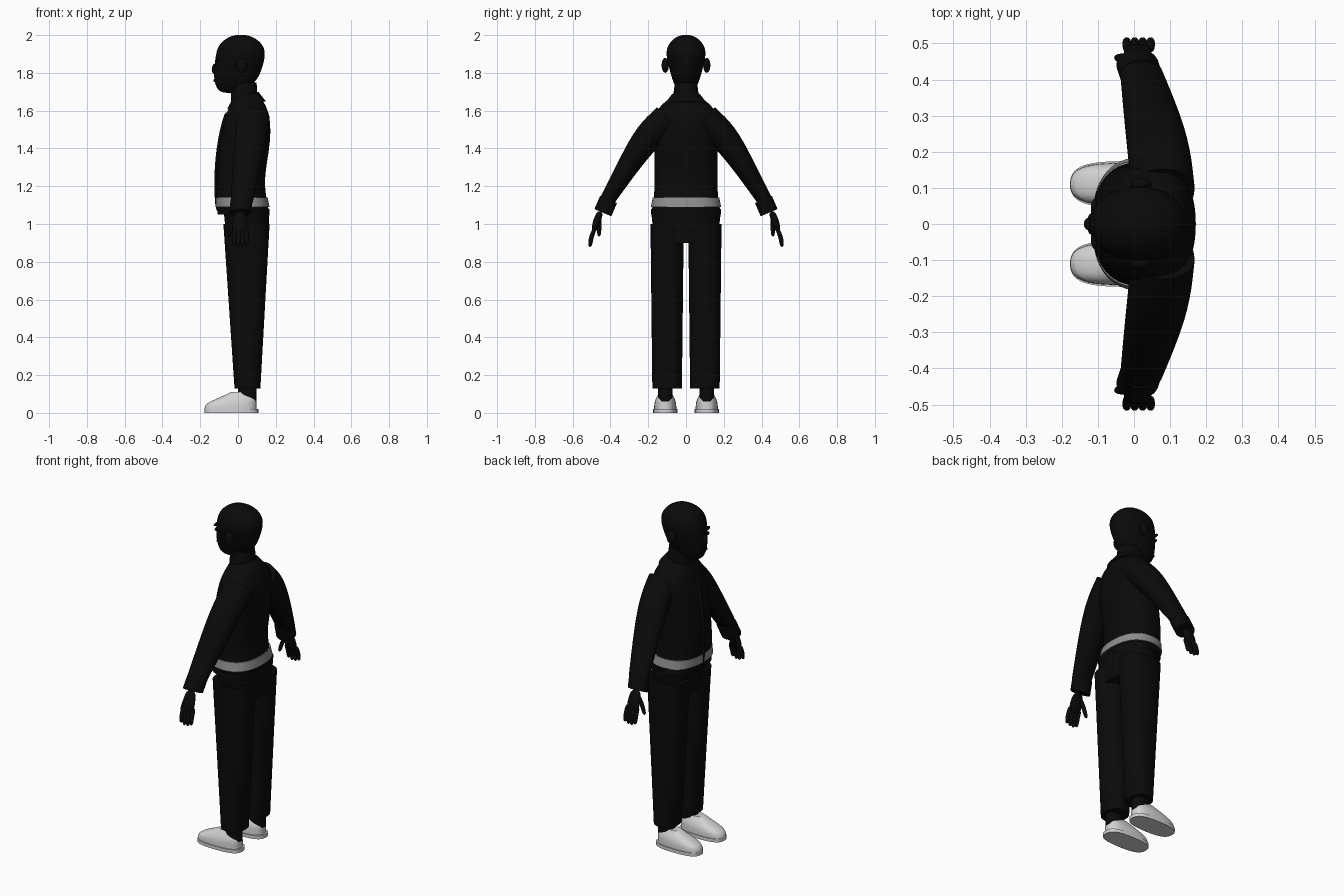
import bpy
import bmesh
from math import sin, cos, pi, copysign
from mathutils import Vector, Matrix

cube = bpy.data.objects.get("Cube")
if cube:
    bpy.data.objects.remove(cube, do_unlink=True)


def material(name, value):
    mat = bpy.data.materials.new(name)
    mat.use_nodes = True
    colour = (value, value, value, 1)
    mat.diffuse_color = colour
    shader = mat.node_tree.nodes["Principled BSDF"]
    shader.inputs["Base Color"].default_value = colour
    return mat


black = material("black", 0.003)
grey = material("band grey", 0.27)
pale = material("shoe pale grey", 0.65)

SIDES = 16


def finish(name, bm, mat, mirror):
    """Turn a bmesh into a smooth object, mirrored left to right if asked."""
    bmesh.ops.recalc_face_normals(bm, faces=bm.faces)
    mesh = bpy.data.meshes.new(name)
    bm.to_mesh(mesh)
    bm.free()
    mesh.materials.append(mat)
    obj = bpy.data.objects.new(name, mesh)
    bpy.context.collection.objects.link(obj)
    if mirror:
        modifier = obj.modifiers.new("Mirror", "MIRROR")
        modifier.use_axis = (False, True, False)
    modifier = obj.modifiers.new("Subdivision", "SUBSURF")
    modifier.levels = modifier.render_levels = 2
    bpy.ops.object.select_all(action="DESELECT")
    obj.select_set(True)
    bpy.context.view_layer.objects.active = obj
    bpy.ops.object.shade_smooth_by_angle()


def skin_rings(name, rings, mat, mirror, sharp_ends):
    """Bridge a list of rings and cap both ends."""
    bm = bmesh.new()
    crease = bm.edges.layers.float.new("crease_edge")
    loops = [[bm.verts.new(point) for point in ring] for ring in rings]
    for low, high in zip(loops, loops[1:]):
        for i in range(SIDES):
            j = (i + 1) % SIDES
            bm.faces.new((low[i], low[j], high[j], high[i]))
    for loop in (loops[0], loops[-1]):
        cap = bm.faces.new(loop)
        for edge in cap.edges:
            edge[crease] = float(sharp_ends)
    finish(name, bm, mat, mirror)


def oval(centre, u, v, power):
    """Ring of points; a power above two makes the oval squarer."""
    ring = []
    for i in range(SIDES):
        angle = 2 * pi * i / SIDES
        c, s = cos(angle), sin(angle)
        ring.append(centre + u * copysign(abs(c) ** (2 / power), c)
                    + v * copysign(abs(s) ** (2 / power), s))
    return ring


def stack(name, levels, mat, power=2.2, side=0, slope=0, sharp_ends=True):
    """Stack level ovals, each given as height, front, back and half width."""
    rings = []
    for z, front, back, half in levels:
        centre = Vector(((front + back) / 2, side, z))
        depth = Vector(((back - front) / 2, 0, slope))
        rings.append(oval(centre, depth, Vector((0, half, 0)), power))
    skin_rings(name, rings, mat, side > 0, sharp_ends)


def limb(name, path, mirror=True, sharp_ends=False):
    """Sweep ovals along a path of x, y, z, x radius and thickness."""
    points = [Vector(step[:3]) for step in path]
    last = len(points) - 1
    rings = []
    for i, (*_, wide, thick) in enumerate(path):
        along = points[min(i + 1, last)] - points[max(i - 1, 0)]
        across = Vector((0, -along.z, along.y)).normalized()
        rings.append(oval(points[i], Vector((wide, 0, 0)), across * thick, 2))
    skin_rings(name, rings, black, mirror, sharp_ends)


def finger(name, points):
    limb(name, [(*point, 0.012, 0.012) for point in points])


def ball(name, centre, size, mirror=True):
    bm = bmesh.new()
    bmesh.ops.create_uvsphere(bm, u_segments=SIDES, v_segments=SIDES // 2, radius=1,
                              matrix=Matrix.LocRotScale(centre, None, Vector(size)))
    finish(name, bm, black, mirror)


# Head: jaw and face levels, closed by a rounded dome
brow_level = (1.9, -0.12, 0.15, 0.11)
face = [(1.69, -0.1, 0.01, 0.04), (1.75, -0.13, 0.1, 0.07),
        (1.82, -0.13, 0.13, 0.09), brow_level]
brow_height, front, back, half = brow_level
middle, depth = (front + back) / 2, (back - front) / 2
for step in (1, 2, 3):
    angle = step * pi / 7
    shrink = cos(angle)
    face.append((brow_height + sin(angle) * 0.105, middle - depth * shrink,
                 middle + depth * shrink, half * shrink))
stack("head", face, black, sharp_ends=False)
stack("neck", [(1.6, -0.04, 0.11, 0.08), (1.75, -0.04, 0.1, 0.06)], black)
ball("ear", (0.02, 0.11, 1.84), (0.03, 0.02, 0.04))
ball("eye", (-0.11, 0.04, 1.84), (0.01, 0.02, 0.01))
ball("brow", (-0.11, 0.04, 1.87), (0.01, 0.03, 0.01))
ball("nose", (-0.12, 0, 1.82), (0.02, 0.02, 0.03), mirror=False)
ball("mouth", (-0.12, 0, 1.76), (0.01, 0.03, 0.01), mirror=False)

# Jacket body, waistband, collar and zip
stack("jacket", [
    (1.05, -0.11, 0.17, 0.19), (1.15, -0.12, 0.15, 0.17),
    (1.25, -0.12, 0.14, 0.17), (1.45, -0.1, 0.18, 0.17),
    (1.6, -0.06, 0.17, 0.18), (1.67, -0.03, 0.12, 0.08),
], black, power=2.4)
stack("waistband", [(1.09, -0.12, 0.17, 0.19), (1.14, -0.12, 0.16, 0.18)],
      grey, power=2.4)
stack("collar", [(1.63, -0.06, 0.15, 0.12), (1.68, -0.03, 0.11, 0.08)],
      black, slope=0.02)
limb("zip", [(-0.11, 0, 1.06, 0.01, 0.01), (-0.12, 0, 1.25, 0.01, 0.01),
             (-0.1, 0, 1.45, 0.01, 0.01), (-0.06, 0, 1.6, 0.01, 0.01)],
     mirror=False)

# Sleeves and cuffs
limb("sleeve", [
    (0.08, 0.1, 1.56, 0.09, 0.08), (0.07, 0.2, 1.47, 0.09, 0.08),
    (0.05, 0.3, 1.32, 0.08, 0.06), (0.02, 0.42, 1.12, 0.06, 0.04),
], sharp_ends=True)
limb("cuff", [(0.02, 0.41, 1.13, 0.06, 0.05), (0.01, 0.44, 1.06, 0.06, 0.05)],
     sharp_ends=True)

# Hands
limb("palm", [(0.01, 0.45, 1.07, 0.03, 0.02), (0.01, 0.48, 1, 0.04, 0.02),
              (0.01, 0.49, 0.95, 0.04, 0.01)])
for i, name in enumerate(("index", "middle", "ring", "little")):
    x = 0.022 * i - 0.02
    tip = 0.87 + 0.01 * abs(i - 1.5)
    finger(name + "_finger", [(x, 0.48, 0.98), (x, 0.5, 0.94), (x, 0.51, tip)])
finger("thumb", [(0, 0.46, 1.05), (-0.03, 0.46, 1), (-0.05, 0.46, 0.93)])

# Trousers and ankles
stack("hips", [(0.9, -0.06, 0.16, 0.17), (1.08, -0.08, 0.17, 0.19)],
      black, power=2.4)
stack("trouser_leg", [(0.13, -0.02, 0.12, 0.08), (1, -0.08, 0.17, 0.09)],
      black, power=2.4, side=0.1)
stack("ankle", [(0.06, 0, 0.1, 0.04), (0.15, 0, 0.1, 0.04)], black, side=0.11)

# Shoes
stack("sole", [(0, -0.18, 0.11, 0.065), (0.02, -0.18, 0.11, 0.065)],
      pale, power=2.8, side=0.11)
stack("shoe", [
    (0.01, -0.18, 0.1, 0.06), (0.05, -0.18, 0.1, 0.06),
    (0.08, -0.1, 0.1, 0.05), (0.11, -0.04, 0.06, 0.03),
], pale, power=2.7, side=0.11)
